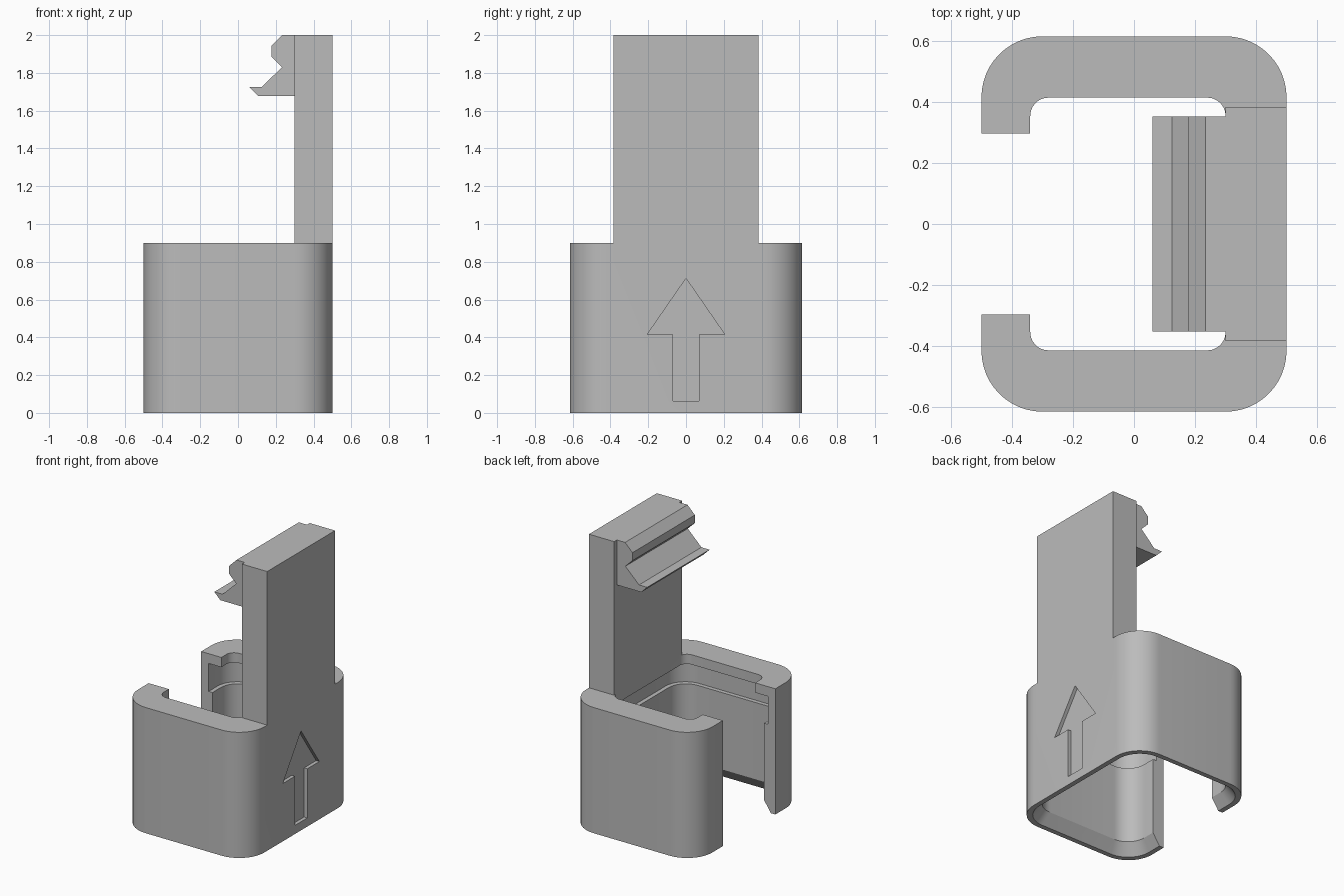
import bpy, bmesh, math
from mathutils import Vector

if "Cube" in bpy.data.objects:
    bpy.data.objects.remove(bpy.data.objects["Cube"], do_unlink=True)

grey = bpy.data.materials.new("plain_grey")
grey.use_nodes = True
COLOUR = (0.5, 0.5, 0.5, 1)
grey.diffuse_color = COLOUR
grey.node_tree.nodes["Principled BSDF"].inputs["Base Color"].default_value = COLOUR


def loft(name, rings):
    """Closed solid through rings that have equal point counts."""
    bm = bmesh.new()
    loops = [[bm.verts.new(p) for p in ring] for ring in rings]
    count = len(loops[0])
    for low, high in zip(loops, loops[1:]):
        for i in range(count):
            j = (i + 1) % count
            bm.faces.new((low[i], low[j], high[j], high[i]))
    bm.faces.new(loops[0][::-1])
    bm.faces.new(loops[-1])
    bmesh.ops.recalc_face_normals(bm, faces=bm.faces)
    mesh = bpy.data.meshes.new(name)
    bm.to_mesh(mesh)
    bm.free()
    mesh.materials.append(grey)
    obj = bpy.data.objects.new(name, mesh)
    bpy.context.collection.objects.link(obj)
    return obj


def rounded_ring(x0, x1, half_y, radius, z, steps=12):
    """Rounded rectangle at height z."""
    corners = [(x1, half_y), (x0, half_y), (x0, -half_y), (x1, -half_y)]
    points = []
    for k, (cx, cy) in enumerate(corners):
        cx -= math.copysign(radius, cx)
        cy -= math.copysign(radius, cy)
        for s in range(steps + 1):
            a = math.pi / 2 * (k + s / steps)
            points.append(Vector((cx + radius * math.cos(a), cy + radius * math.sin(a), z)))
    return points


def inset_ring(inset, z):
    return rounded_ring(-0.5 + inset, 0.5 - inset, 0.615 - inset, 0.2 - inset * 0.7, z)


def prism_y(name, profile, half_y):
    return loft(name, [[(x, y, z) for x, z in profile] for y in (-half_y, half_y)])


def box_profile(x0, x1, z0, z1):
    return [(x0, z0), (x1, z0), (x1, z1), (x0, z1)]


def combine(target, other, operation):
    other.hide_render = True
    mod = target.modifiers.new(operation.lower(), 'BOOLEAN')
    mod.operation = operation
    mod.solver = 'EXACT'
    mod.object = other
    bpy.context.view_layer.objects.active = target
    bpy.ops.object.modifier_apply(modifier=mod.name)
    bpy.data.objects.remove(other, do_unlink=True)


# Rounded outer sleeve
clip = loft("clip_body", [inset_ring(0, 0), inset_ring(0, 0.9)])

# Stepped cavity: bottom chamfer, lower wall, recess, thick top lip
cavity = loft("cavity_cutter", [
    inset_ring(0.021, -0.02), inset_ring(0.09, 0.08),
    inset_ring(0.09, 0.63), inset_ring(0.06, 0.63), inset_ring(0.06, 0.83),
    rounded_ring(-0.34, 0.3, 0.414, 0.06, 0.83),
    rounded_ring(-0.34, 0.3, 0.414, 0.06, 1.0)])
combine(clip, cavity, 'DIFFERENCE')

# Open side between the two arms
gap = prism_y("gap_cutter", box_profile(-0.6, -0.2, -0.1, 1.1), 0.297)
combine(clip, gap, 'DIFFERENCE')

# Upright tab with its latch hook
tab = prism_y("upright_tab", box_profile(0.3, 0.5, 0.86, 2.0), 0.384)
combine(clip, tab, 'UNION')
hook = prism_y("latch_hook", [
    (0.34, 2.0), (0.235, 2.0), (0.177, 1.942), (0.177, 1.885), (0.233, 1.83),
    (0.125, 1.725), (0.06, 1.725), (0.107, 1.678), (0.34, 1.678)], 0.353)
combine(clip, hook, 'UNION')

# Engraved arrow on the tab side
half_arrow = [(0.07, 0.062), (0.07, 0.414), (0.206, 0.414)]
outline = half_arrow + [(0, 0.712)] + [(-y, z) for y, z in reversed(half_arrow)]
arrow = loft("arrow_cutter", [[(x, y, z) for y, z in outline] for x in (0.475, 0.55)])
combine(clip, arrow, 'DIFFERENCE')

# Smooth round corners, keep crisp edges
bpy.ops.object.select_all(action='DESELECT')
clip.select_set(True)
bpy.context.view_layer.objects.active = clip
bpy.ops.object.shade_smooth_by_angle(angle=math.radians(25))
